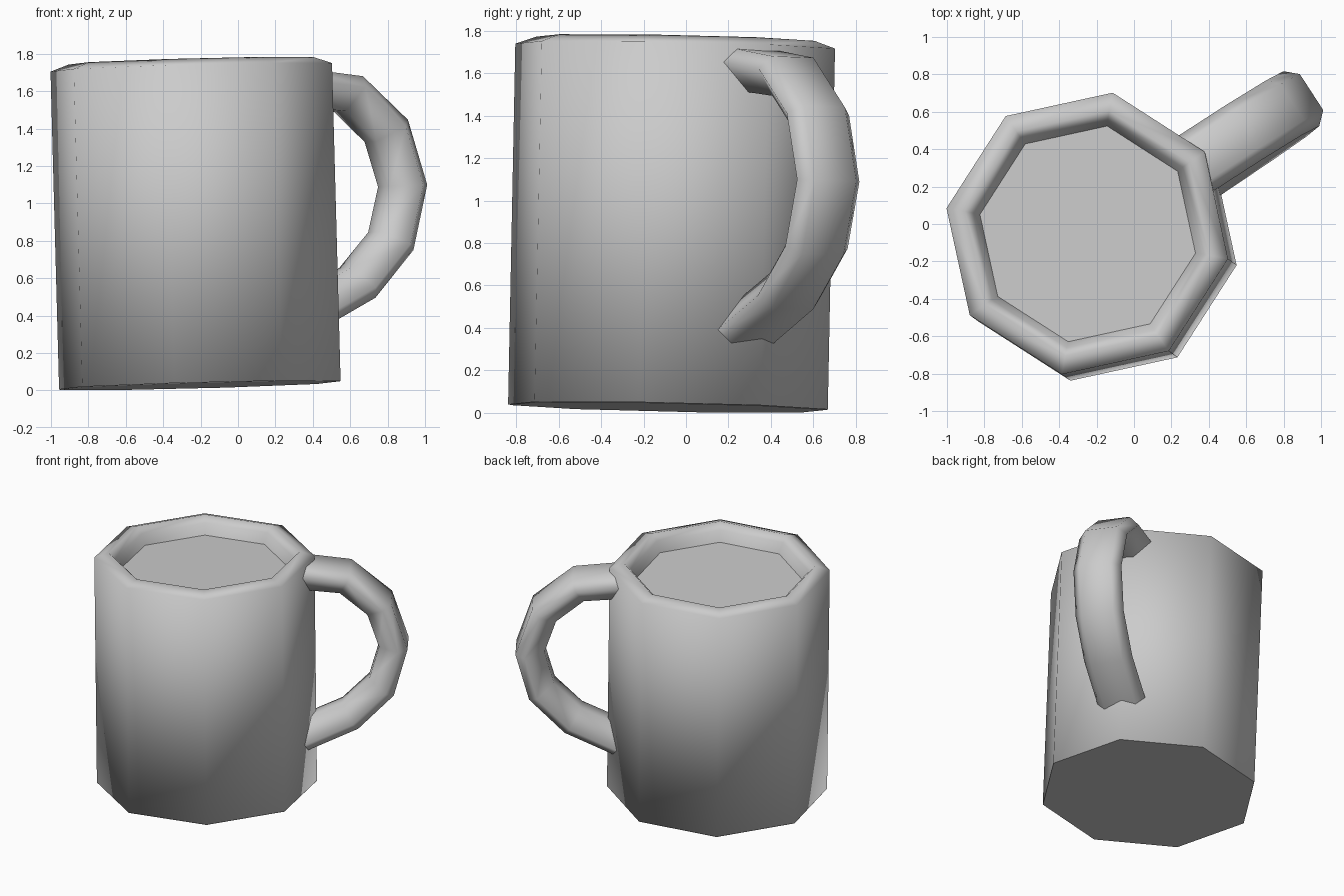
import bpy
from math import cos, sin, radians
from mathutils import Vector

cube = bpy.data.objects.get("Cube")
if cube:
    bpy.data.objects.remove(cube, do_unlink=True)

GREY = (0.6, 0.6, 0.6, 1)
mat = bpy.data.materials.new("plain_grey")
mat.use_nodes = True
mat.diffuse_color = GREY
mat.node_tree.nodes["Principled BSDF"].inputs["Base Color"].default_value = GREY

SIDES = 8
TURN = radians(34.8)           # one corner of the body points along the handle
TILT = (-0.02, -0.027, 0)      # the mug leans very slightly
BASE = (-0.204, -0.085, 0.028)


def ring(radius, z):
    angles = [TURN + radians(360 / SIDES * i) for i in range(SIDES)]
    return [Vector((radius * cos(a), radius * sin(a), z)) for a in angles]


def loft(name, rings, cap_start=False, smooth=True):
    """Bridge equal closed rings into one mesh object."""
    n = len(rings[0])
    verts = [v for r in rings for v in r]
    faces = [(k * n + i, k * n + (i + 1) % n, (k + 1) * n + (i + 1) % n, (k + 1) * n + i)
             for k in range(len(rings) - 1) for i in range(n)]
    if cap_start:
        faces.append(tuple(reversed(range(n))))
    mesh = bpy.data.meshes.new(name)
    mesh.from_pydata(verts, [], faces)
    mesh.materials.append(mat)
    mesh.polygons.foreach_set("use_smooth", [smooth] * len(mesh.polygons))
    obj = bpy.data.objects.new(name, mesh)
    bpy.context.collection.objects.link(obj)
    obj.location = BASE
    obj.rotation_euler = TILT
    return obj


# Body: wall, rounded rim and inner lip
profile = [(0.765, 0), (0.765, 1.70), (0.665, 1.735), (0.62, 1.69), (0.585, 1.61)]
loft("mug_body", [ring(r, z) for r, z in profile], cap_start=True)

# Flat discs: liquid surface and underside
loft("liquid_surface", [list(reversed(ring(0.59, 1.612)))], cap_start=True, smooth=False)
loft("base_plate", [ring(0.764, -0.002)], cap_start=True, smooth=False)

# Handle: six-sided section swept along an arc, as (distance from axis, height)
path = [Vector(p) for p in [(0.66, 1.58), (0.98, 1.545), (1.215, 1.345), (1.31, 1.05),
                            (1.225, 0.755), (1.005, 0.535), (0.66, 0.375)]]
half = [(0.06, -0.1), (0.175, 0.035), (0.115, 0.1)]
section = half + [(-w, t) for w, t in reversed(half)]
out = Vector((cos(TURN - 0.03), sin(TURN - 0.03), 0))
side = Vector((-out.y, out.x, 0))
up = Vector((0, 0, 1))

handle_rings = []
for i, p in enumerate(path):
    tangent = (path[min(i + 1, len(path) - 1)] - path[max(i - 1, 0)]).normalized()
    normal = Vector((-tangent.y, tangent.x))
    points = []
    for w, t in section:
        q = p + normal * t
        points.append(out * q.x + up * q.y + side * w)
    handle_rings.append(points)
handle = loft("handle", handle_rings)

# Make the handle faces point outwards
import bmesh
bm = bmesh.new()
bm.from_mesh(handle.data)
bmesh.ops.recalc_face_normals(bm, faces=bm.faces)
bm.to_mesh(handle.data)
bm.free()
